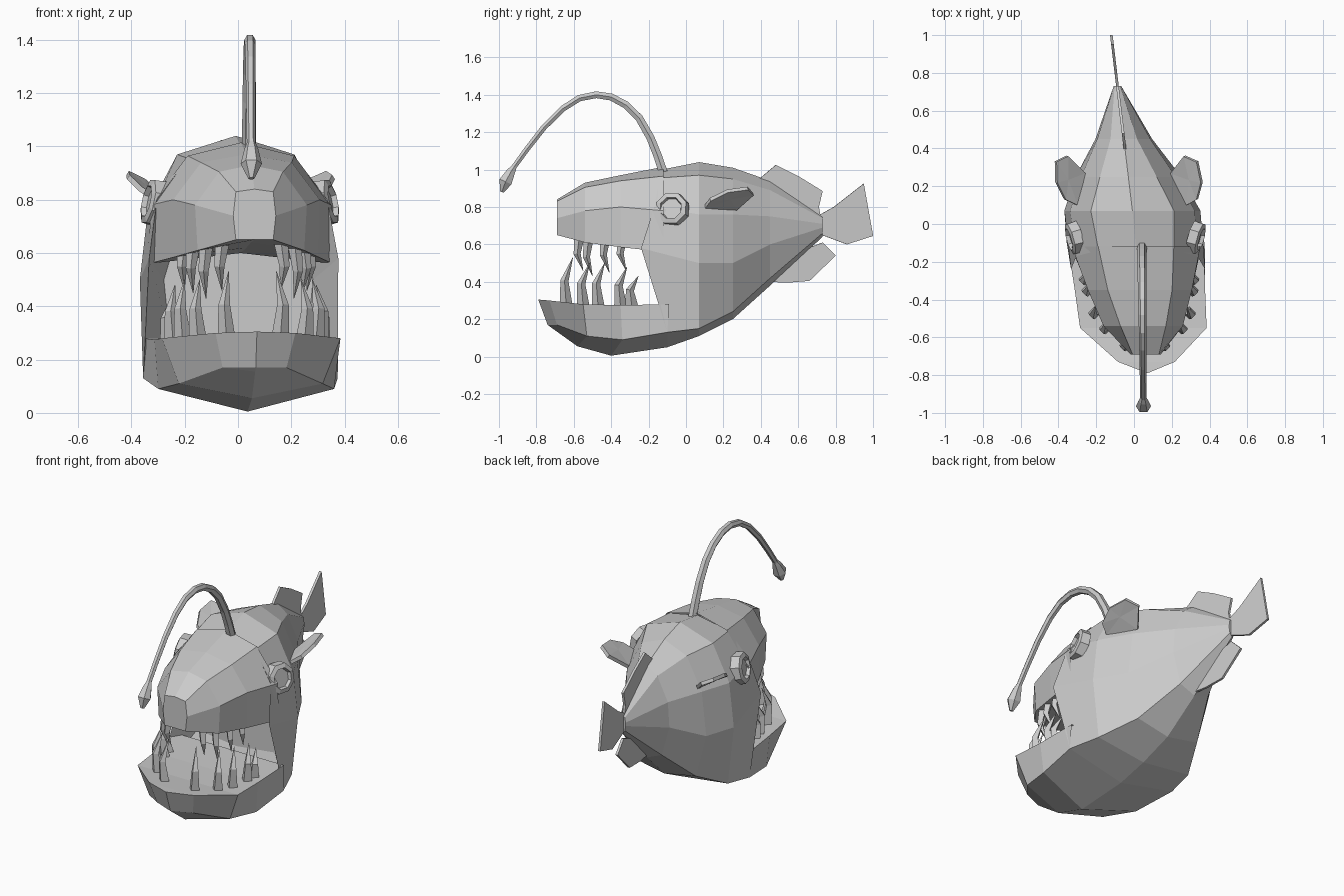
import bpy, bmesh, math
from mathutils import Vector

if "Cube" in bpy.data.objects:
    bpy.data.objects.remove(bpy.data.objects["Cube"])

def bend(x, y, z):
    # the whole fish curves gently sideways along its length
    return Vector((x - (0.09 if y < 0 else 0.12) * y, y, z))

def finish(name, bm):
    bmesh.ops.remove_doubles(bm, verts=bm.verts, dist=0.0005)
    bmesh.ops.recalc_face_normals(bm, faces=bm.faces)
    me = bpy.data.meshes.new(name)
    bm.to_mesh(me)
    bm.free()
    ob = bpy.data.objects.new(name, me)
    bpy.context.collection.objects.link(ob)
    return ob

def loft(name, rings, caps=(True, True)):
    bm = bmesh.new()
    rows = [[bm.verts.new(p) for p in r] for r in rings]
    n = len(rows[0])
    for a, b in zip(rows, rows[1:]):
        for i in range(n):
            j = (i + 1) % n
            bm.faces.new((a[i], a[j], b[j], b[i]))
    for row, cap in zip((rows[0], rows[-1]), caps):
        if cap:
            bm.faces.new(row)
    return finish(name, bm)

def ring(half, y=None):
    # half section from top centre to bottom centre -> full mirrored ring
    pts = [(p[0], y, p[1]) if y is not None else p for p in half]
    left = [(-p[0], p[1], p[2]) for p in pts[-2:0:-1]]
    return [bend(*p) for p in pts + left]

def tube(name, pts, radii, sides):
    rings = []
    pts = [Vector(p) for p in pts]
    for i, p in enumerate(pts):
        t = (pts[min(i + 1, len(pts) - 1)] - pts[max(i - 1, 0)]).normalized()
        u = Vector((1, 0, 0))
        u = (u - t * u.dot(t)).normalized()
        v = t.cross(u)
        rings.append([p + radii[i] * (math.cos(a) * u + math.sin(a) * v)
                      for a in (2 * math.pi * k / sides for k in range(sides))])
    return loft(name, rings)

def fin(name, pts, thick=0.014):
    # fan of triangles round the centre, given thickness
    bm = bmesh.new()
    vs = [bm.verts.new(p) for p in pts]
    c = bm.verts.new(sum(pts, Vector()) / len(pts))
    for i in range(len(vs)):
        bm.faces.new((vs[i], vs[(i + 1) % len(vs)], c))
    ob = finish(name, bm)
    m = ob.modifiers.new("thickness", 'SOLIDIFY')
    m.thickness, m.offset = thick, 0

# Body: throat recess, gill rim, then sections back to the tail root
loft("body", [
    ring([(0, .62), (.15, .62), (.25, .60), (.28, .5), (.26, .3), (0, .27)], -.02),
    ring([(0, -.13, 1.0), (.2, -.14, .955), (.32, -.17, .8), (.355, -.24, .58),
          (.365, -.1, .13), (0, -.1, .05)]),
    ring([(0, 1.04), (.22, .97), (.33, .76), (.36, .5), (.32, .15), (0, .11)], .07),
    ring([(0, 1.01), (.15, .95), (.25, .76), (.28, .5), (.21, .24), (0, .20)], .25),
    ring([(0, .94), (.07, .89), (.14, .75), (.15, .6), (.10, .42), (0, .38)], .45),
    ring([(0, .75), (.015, .74), (.02, .71), (.02, .69), (.015, .66), (0, .64)], .73)])

# Upper head and snout
loft("upper_head", [
    ring([(0, .84), (.07, .83), (.08, .74), (.07, .65), (0, .65)], -.69),
    ring([(0, .93), (.12, .905), (.21, .78), (.2, .61), (0, .64)], -.54),
    ring([(0, .97), (.17, .94), (.275, .8), (.27, .585), (0, .62)], -.35),
    ring([(0, 1.015), (.2, .965), (.34, .78), (.345, .56), (0, .60)], -.12)],
    (True, False))

# Lower jaw: lip, chine and keel at each station, flat mouth floor
jaw = []
for lip, chine, keel in [
        ((0, -.79, .305), (0, -.74, .17), (0, -.74, .17)),
        ((.15, -.73, .30), (.12, -.69, .17), (0, -.72, .155)),
        ((.335, -.55, .28), (.27, -.53, .11), (0, -.58, .055)),
        ((.345, -.35, .275), (.33, -.34, .09), (0, -.4, .005)),
        ((.362, -.09, .28), (.365, -.1, .13), (0, -.1, .05))]:
    flip = lambda p: (-p[0], p[1], p[2])
    jaw.append([bend(*p) for p in (lip, chine, keel, flip(chine), flip(lip))])
bm_caps = (False, False)
loft("lower_jaw", jaw, bm_caps)

# Curved fangs, four per side above and five per side below
for s in (-1, 1):
    for i, (x, y, h) in enumerate([(.11, -.57, .15), (.165, -.52, .18),
                                   (.205, -.43, .16), (.23, -.34, .15)]):
        tube("upper_tooth", [bend(s * x, y, .64), bend(s * (x + .012), y - .012, .64 - h * .6),
                             bend(s * x, y + .02, .61 - h)], [.027, .019, .001], 4)
    for i, (x, y, h) in enumerate([(.1, -.64, .25), (.2, -.55, .22), (.25, -.47, .22),
                                   (.275, -.35, .2), (.285, -.29, .15)]):
        tube("lower_tooth", [bend(s * x, y, .27), bend(s * (x + .01), y - .01, .28 + h * .5),
                             bend(s * (x - .01), y + .035, .28 + h)], [.034, .022, .001], 4)

# Octagonal eye sockets with raised rims
for s in (-1, 1):
    c = bend(s * .325, -.075, .79)
    n = Vector((s, -.28, .22)).normalized()
    u = n.cross(Vector((0, 0, 1))).normalized()
    v = n.cross(u)
    loft("eye", [[c + n * d + r * (math.cos(a) * u + math.sin(a) * v)
                  for a in (math.pi / 8 + math.pi / 4 * k for k in range(8))]
                 for r, d in ((.092, -.03), (.088, .02), (.062, .028), (.055, .008))])

# Side fins
for s in (-1, 1):
    fin("side_fin", [bend(s * x, y, z) for x, y, z in
        [(.29, .1, .80), (.35, .13, .84), (.385, .22, .885), (.375, .33, .90),
         (.31, .36, .87), (.23, .27, .79)]], .02)

# Dorsal, belly and tail fins drawn in side profile
for name, prof in {
    "dorsal_fin": [(.38, .94), (.48, 1.025), (.6, .965), (.73, .885), (.71, .80),
                   (.72, .745), (.55, .84)],
    "belly_fin": [(.44, .40), (.54, .395), (.66, .405), (.8, .54), (.73, .61), (.6, .56)],
    "tail_fin": [(.70, .75), (.79, .80), (.95, .925), (1.0, .645), (.86, .60), (.70, .66)],
}.items():
    fin(name, [bend(0, y, z) for y, z in prof])

# Lure stalk and bulb
stalk = [(-.12, .98), (-.15, 1.07), (-.19, 1.17), (-.25, 1.275), (-.32, 1.345), (-.40, 1.388),
         (-.48, 1.40), (-.57, 1.382), (-.66, 1.325), (-.76, 1.225), (-.85, 1.11), (-.93, 1.0)]
tube("lure_stalk", [(.04 - .01 * y, y, z) for y, z in stalk],
     [.027 - .001 * i for i in range(12)], 6)
tube("lure_bulb", [(.05, -.915, 1.02), (.05, -.935, .99), (.05, -.965, .935), (.05, -.985, .88)],
     [.014, .026, .04, .012], 6)
